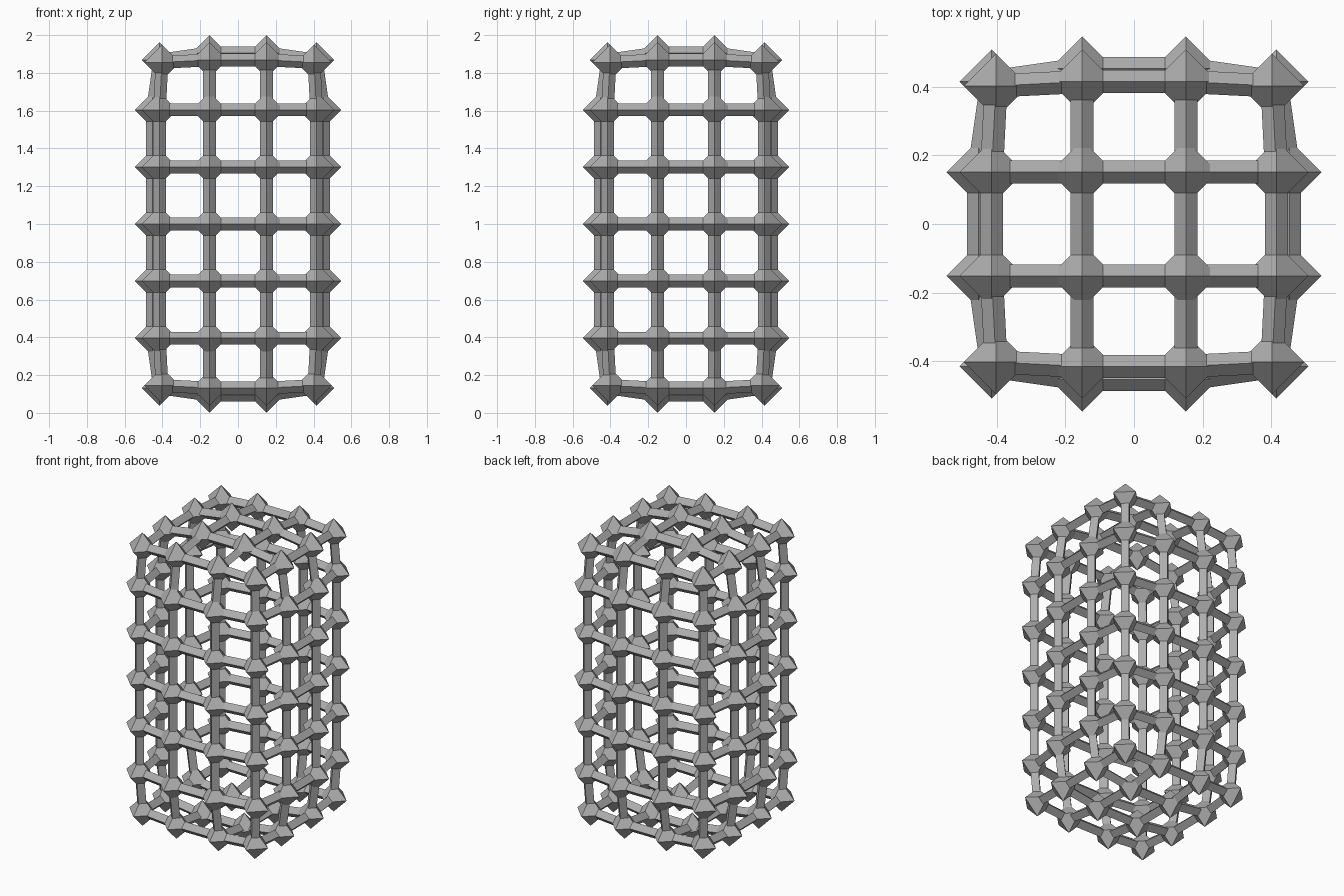
import bpy, bmesh
from itertools import product
from mathutils import Vector

if "Cube" in bpy.data.objects:
    bpy.data.objects.remove(bpy.data.objects["Cube"])

DIMS = (4, 4, 7)      # grid points along x, y, z
STEP = 0.302          # grid spacing
NODE_R = 0.094        # octahedron radius
STRUT_R = 0.0335      # strut half diagonal
AXES = [Vector((1, 0, 0)), Vector((0, 1, 0)), Vector((0, 0, 1))]

# Dark grey surface
grey = bpy.data.materials.new("dark_grey")
grey.diffuse_color = (0.42, 0.42, 0.42, 1)
grey.use_nodes = True
grey.node_tree.nodes["Principled BSDF"].inputs["Base Color"].default_value = grey.diffuse_color


def outer(p):
    return any(p[a] in (0, DIMS[a] - 1) for a in range(3))


def shifted(p, a, d):
    return tuple(p[i] + (d if i == a else 0) for i in range(3))


def finish(bm, name):
    bmesh.ops.recalc_face_normals(bm, faces=bm.faces)
    mesh = bpy.data.meshes.new(name)
    bm.to_mesh(mesh)
    bm.free()
    mesh.materials.append(grey)
    bpy.context.collection.objects.link(bpy.data.objects.new(name, mesh))


# Surface points of a box grid, with one half-strength smoothing pass
grid = {}
for p in product(*(range(n) for n in DIMS)):
    if outer(p):
        grid[p] = Vector([(p[a] - (DIMS[a] - 1) / 2) * STEP for a in range(3)]) + Vector((0, 0, 1))
pos = {}
for p, co in grid.items():
    near = [grid[q] for a in range(3) for d in (-1, 1) if (q := shifted(p, a, d)) in grid]
    pos[p] = co.lerp(sum(near, Vector()) / len(near), 0.5)

# Octahedral joints
bm = bmesh.new()
for co in pos.values():
    tips = [[bm.verts.new(co + ax * s * NODE_R) for s in (-1, 1)] for ax in AXES]
    for i, j, k in product((0, 1), repeat=3):
        bm.faces.new((tips[0][i], tips[1][j], tips[2][k]))
finish(bm, "joints")

# Diamond-section struts between neighbouring joints
bm = bmesh.new()
for p, a in product(pos, range(3)):
    q = shifted(p, a, 1)
    if q not in pos:
        continue
    u, v = AXES[(a + 1) % 3] * STRUT_R, AXES[(a + 2) % 3] * STRUT_R
    step = (pos[q] - pos[p]).normalized() * (NODE_R - STRUT_R - 0.008)
    rings = [[bm.verts.new(c + o) for o in (u, v, -u, -v)] for c in (pos[p] + step, pos[q] - step)]
    for i in range(4):
        j = (i + 1) % 4
        bm.faces.new((rings[0][i], rings[0][j], rings[1][j], rings[1][i]))
    for ring in rings:
        bm.faces.new(ring)
finish(bm, "struts")
